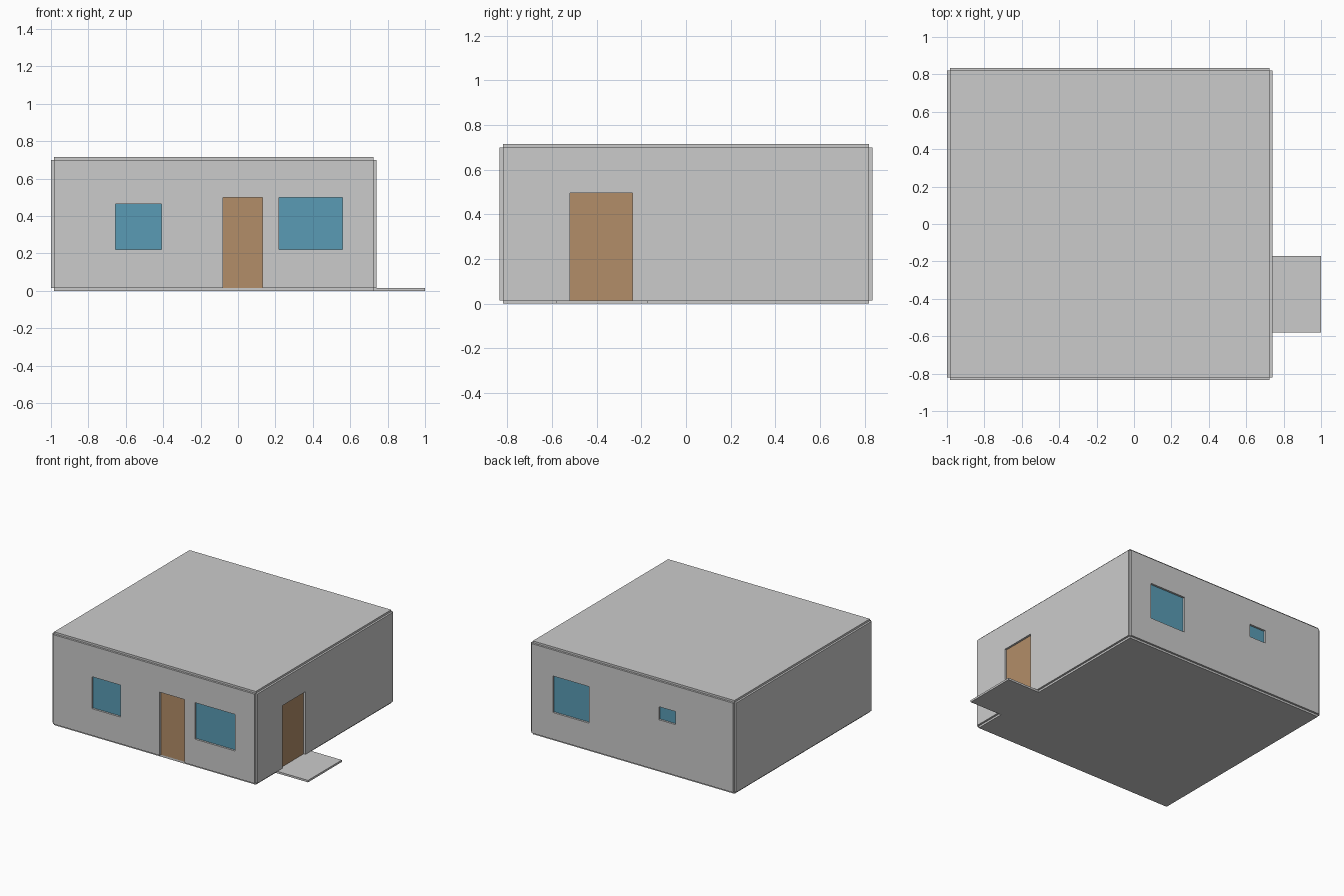
import bpy, bmesh
from mathutils import Vector

if "Cube" in bpy.data.objects:
    bpy.data.objects.remove(bpy.data.objects["Cube"])

T = 0.015                    # panel thickness
X0, X1 = -0.985, 0.725       # inner room extents
Y0, Y1 = -0.82, 0.82
Z0, Z1 = T, 0.70


def material(name, color):
    m = bpy.data.materials.new(name)
    m.diffuse_color = color
    m.use_nodes = True
    m.node_tree.nodes["Principled BSDF"].inputs["Base Color"].default_value = m.diffuse_color
    return m


GLASS = material("window_glass", (0.10, 0.33, 0.46, 1))
WOOD = material("door_wood", (0.45, 0.27, 0.14, 1))


def finish(name, bm, mat=None):
    bmesh.ops.recalc_face_normals(bm, faces=bm.faces)
    me = bpy.data.meshes.new(name)
    bm.to_mesh(me)
    bm.free()
    ob = bpy.data.objects.new(name, me)
    bpy.context.collection.objects.link(ob)
    if mat:
        me.materials.append(mat)
    return ob


def panel(name, to_world, depth, rect, holes=(), mat=None):
    """Rectangle (u0, u1, v0, v1) with rectangular holes, extruded along depth."""
    us = sorted({u for r in (rect, *holes) for u in r[:2]})
    vs = sorted({v for r in (rect, *holes) for v in r[2:]})
    bm = bmesh.new()
    grid = {(u, v): bm.verts.new(to_world(u, v)) for u in us for v in vs}
    for ua, ub in zip(us, us[1:]):
        for va, vb in zip(vs, vs[1:]):
            cu, cv = (ua + ub) / 2, (va + vb) / 2
            if not any(h[0] < cu < h[1] and h[2] < cv < h[3] for h in holes):
                bm.faces.new([grid[p] for p in ((ua, va), (ub, va), (ub, vb), (ua, vb))])
    bmesh.ops.delete(bm, geom=[v for v in bm.verts if not v.link_faces], context='VERTS')
    ext = bmesh.ops.extrude_face_region(bm, geom=bm.faces[:], use_keep_orig=True)
    bmesh.ops.translate(bm, vec=depth, verts=[g for g in ext["geom"] if isinstance(g, bmesh.types.BMVert)])
    return finish(name, bm, mat)


def wall(side, to_world, outward, u0, u1, windows=(), doors=()):
    """Wall panel standing outside the room, fillings set back at its inner face."""
    out = Vector(outward)
    panel(f"{side}_wall", to_world, out * T, (u0, u1, Z0, Z1), [*windows, *doors])
    for i, r in enumerate(windows, 1):
        panel(f"{side}_window_{i}", to_world, -out * 0.003, r, mat=GLASS)
    for r in doors:
        panel(f"{side}_door", to_world, -out * 0.003, r, mat=WOOD)


# Floor, roof and doorstep slabs
up = Vector((0, 0, T))
panel("floor", lambda u, v: (u, v, 0), up, (X0, X1, Y0, Y1))
panel("roof", lambda u, v: (u, v, Z1), up, (X0, X1, Y0, Y1))
panel("doorstep", lambda u, v: (u, v, 0), up, (X1, 1.0, -0.58, -0.17))

# Four walls with their windows and doors
wall("front", lambda u, v: (u, Y0, v), (0, -1, 0), X0, X1,
     windows=[(-0.655, -0.41, 0.22, 0.465), (0.22, 0.56, 0.22, 0.50)],
     doors=[(-0.08, 0.13, Z0, 0.50)])
wall("back", lambda u, v: (u, Y1, v), (0, 1, 0), X0, X1,
     windows=[(0.24, 0.545, 0.22, 0.50), (-0.495, -0.355, 0.405, 0.505)])
wall("right", lambda u, v: (X1, u, v), (1, 0, 0), Y0, Y1,
     doors=[(-0.52, -0.24, Z0, 0.495)])
wall("left", lambda u, v: (X0, u, v), (-1, 0, 0), Y0, Y1)
